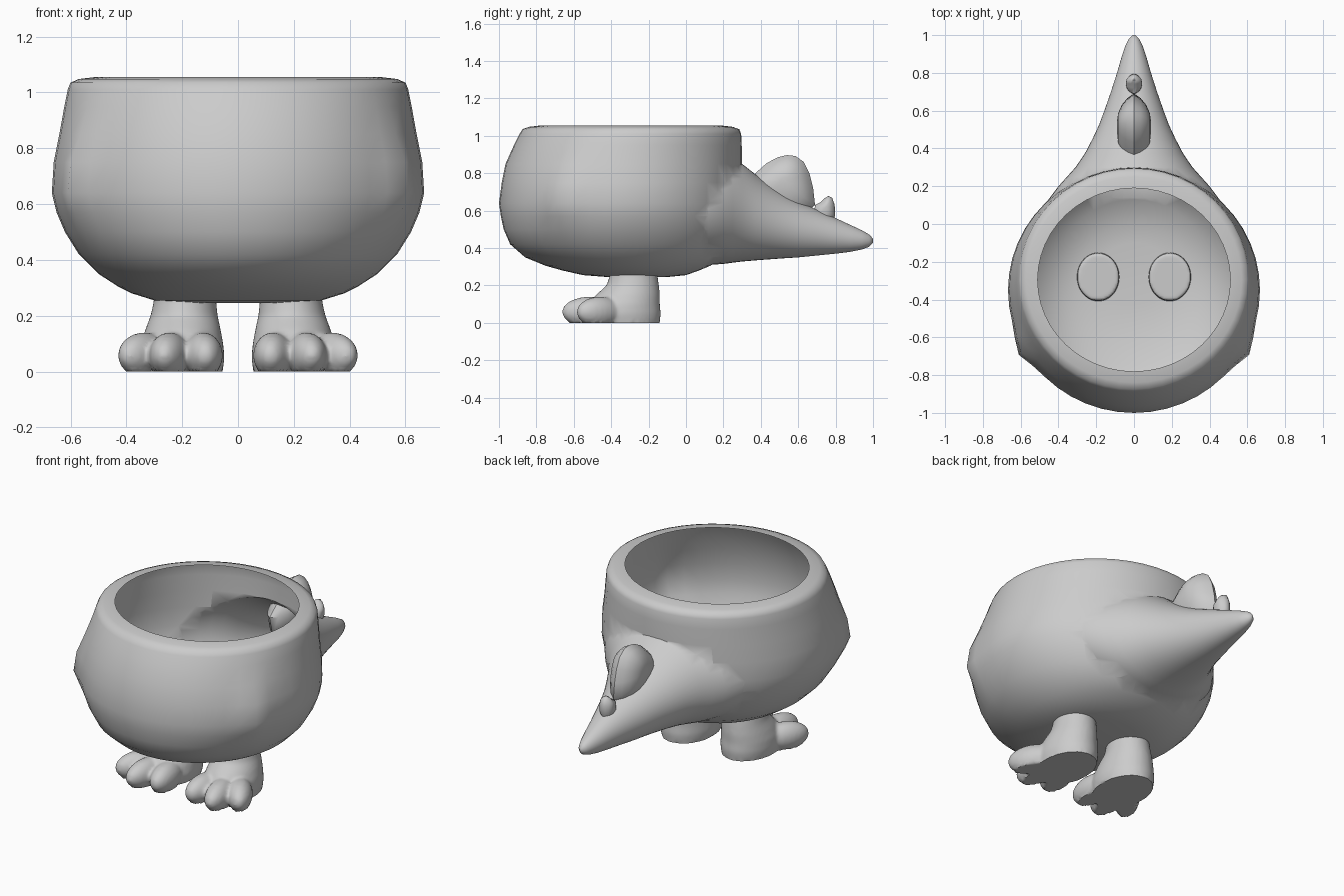
import bpy, bmesh, math
from mathutils import Matrix, Vector

if "Cube" in bpy.data.objects:
    bpy.data.objects.remove(bpy.data.objects["Cube"])

N = 48


def make_object(name, bm):
    bmesh.ops.recalc_face_normals(bm, faces=bm.faces)
    me = bpy.data.meshes.new(name)
    bm.to_mesh(me)
    bm.free()
    ob = bpy.data.objects.new(name, me)
    bpy.context.collection.objects.link(ob)
    return ob


def loft(bm, rings, caps=True):
    loops = [[bm.verts.new(p) for p in r] for r in rings]
    for a, b in zip(loops, loops[1:]):
        for i in range(len(a)):
            j = (i + 1) % len(a)
            bm.faces.new((a[i], a[j], b[j], b[i]))
    if caps:
        bm.faces.new(loops[0][::-1])
        bm.faces.new(loops[-1])


def activate(ob):
    bpy.ops.object.select_all(action='DESELECT')
    ob.select_set(True)
    bpy.context.view_layer.objects.active = ob


def smooth(ob, angle=45):
    activate(ob)
    bpy.ops.object.shade_smooth_by_angle(angle=math.radians(angle))


# Bowl body: height, half width, front y, back y
body_rows = [
    (.245, .20, -.42, -.10), (.255, .30, -.55, .00), (.28, .38, -.66, .07),
    (.305, .43, -.75, .13), (.35, .50, -.86, .20), (.42, .57, -.94, .25),
    (.50, .62, -.975, .28), (.57, .65, -.99, .295), (.64, .667, -1.0, .30),
    (.75, .66, -.985, .30), (.85, .64, -.965, .30), (.95, .622, -.92, .298),
    (1.01, .61, -.89, .295), (1.035, .60, -.875, .285), (1.048, .57, -.84, .25),
    (1.055, .51, -.78, .19)]
rings = []
for z, w, f, b in body_rows:
    ring = []
    for i in range(N):
        a = 2 * math.pi * i / N
        # slight shoulder ridge on each front side
        off = math.degrees(math.atan2(math.sin(a), abs(math.cos(a)))) + 29
        k = 1 + .06 * math.exp(-(off / 7) ** 2 - ((z - .68) / .16) ** 2)
        ring.append((w * k * math.cos(a), (f + b) / 2 + (b - f) / 2 * k * math.sin(a), z))
    rings.append(ring)
bm = bmesh.new()
loft(bm, rings)
body = make_object("bowl_body_with_tail", bm)

# Tail: y, half width, low z, high z
tail_rows = [
    (.02, .50, .33, .92), (.12, .46, .31, .91), (.20, .40, .315, .89), (.25, .355, .322, .875),
    (.30, .31, .328, .85), (.37, .262, .334, .795), (.45, .22, .34, .74), (.52, .187, .345, .695),
    (.60, .157, .35, .65), (.70, .122, .36, .605), (.80, .09, .37, .56), (.88, .067, .38, .523),
    (.94, .047, .392, .495), (.98, .028, .407, .472), (1.0, .008, .428, .45)]
bm = bmesh.new()
loft(bm, [[(w * math.cos(2 * math.pi * i / N), y,
            (lo + hi) / 2 + (hi - lo) / 2 * math.sin(2 * math.pi * i / N))
           for i in range(N)] for y, w, lo, hi in tail_rows])
tail = make_object("tail_helper", bm)

# Merge tail into body, then open the bowl so both are one hollow skin
mod = body.modifiers.new("join", 'BOOLEAN')
mod.operation = 'UNION'
mod.solver = 'EXACT'
mod.object = tail
activate(body)
bpy.ops.object.modifier_apply(modifier=mod.name)
bpy.data.objects.remove(tail)
bm = bmesh.new()
bm.from_mesh(body.data)
lid = [f for f in bm.faces if all(v.co.z > 1.0545 for v in f.verts)]
bmesh.ops.delete(bm, geom=lid, context='FACES')
bm.to_mesh(body.data)
bm.free()
smooth(body, 60)

# Feet: ankle loft plus three toes, blended and mirrored
bm = bmesh.new()
foot_rows = [
    (0, .20, -.335, .145, .195), (.05, .20, -.34, .152, .205), (.10, .20, -.33, .147, .19),
    (.15, .197, -.31, .135, .17), (.20, .193, -.285, .12, .14), (.25, .19, -.28, .112, .128),
    (.30, .19, -.28, .11, .125)]
loft(bm, [[(cx + rx * math.cos(2 * math.pi * i / N), cy + ry * math.sin(2 * math.pi * i / N), z)
           for i in range(N)] for z, cx, cy, rx, ry in foot_rows])
for x, y, length, turn in [(.125, -.50, .14, -5), (.245, -.515, .15, 10), (.335, -.46, .14, 32)]:
    m = (Matrix.Translation((x, y, .058)) @ Matrix.Rotation(math.radians(turn), 4, 'Z')
         @ Matrix.Diagonal((.07, length, .082, 1)))
    toe = bmesh.ops.create_uvsphere(bm, u_segments=24, v_segments=16, radius=1, matrix=m)
    for v in toe['verts']:
        v.co.z = max(v.co.z, 0)
feet = make_object("feet", bm)
mod = feet.modifiers.new("blend", 'REMESH')
mod.mode = 'VOXEL'
mod.voxel_size = .011
mod = feet.modifiers.new("soften", 'SMOOTH')
mod.factor = .5
mod.iterations = 4
feet.modifiers.new("mirror", 'MIRROR')
activate(feet)
for name in ("blend", "soften", "mirror"):
    bpy.ops.object.modifier_apply(modifier=name)
for v in feet.data.vertices:
    if v.co.z < .008:
        v.co.z = 0
smooth(feet, 50)


# Tail plates: side outline swelling to a rounded lens
def plate(name, outline, thick):
    cy = sum(p[0] for p in outline) / len(outline)
    cz = sum(p[1] for p in outline) / len(outline)
    rings = []
    steps = [(-1, .15), (-.93, .4), (-.72, .65), (-.4, .86), (0, 1),
             (.4, .86), (.72, .65), (.93, .4), (1, .15)]
    for t, s in steps:
        rings.append([(t * thick, cy + (y - cy) * s, cz + (z - cz) * s) for y, z in outline])
    bm = bmesh.new()
    loft(bm, rings)
    smooth(make_object(name, bm), 50)


plate("large_tail_plate",
      [(.30, .74), (.36, .79), (.43, .853), (.49, .885), (.54, .897), (.585, .892), (.63, .86),
       (.66, .80), (.68, .72), (.69, .63), (.60, .55), (.45, .56), (.33, .62)], .09)
plate("small_tail_plate",
      [(.69, .63), (.72, .645), (.742, .667), (.762, .678), (.782, .668), (.795, .63),
       (.797, .57), (.75, .50), (.68, .55)], .042)
